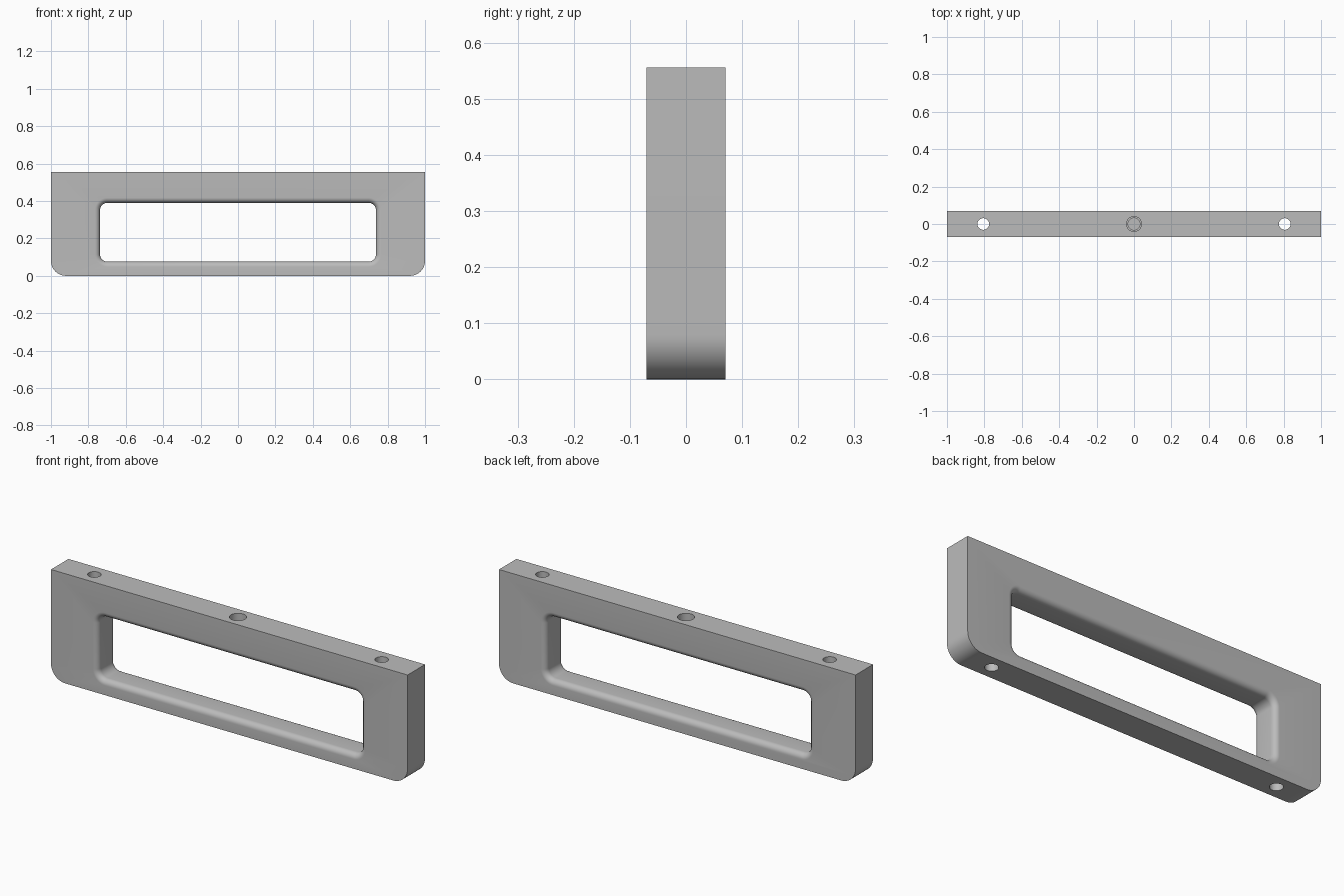
import bpy, bmesh
from math import pi, sin, cos

cube = bpy.data.objects.get("Cube")
if cube:
    bpy.data.objects.remove(cube)

HALF_Y, HEIGHT = 0.07, 0.556

grey = bpy.data.materials.new("satin grey")
grey.use_nodes = True
colour = (0.5, 0.5, 0.5, 1)
grey.diffuse_color = colour
grey.node_tree.nodes["Principled BSDF"].inputs["Base Color"].default_value = colour


def rounded_rect(x, z0, z1, r_low, r_high, steps=12):
    """Outline in x and z; a zero radius gives a square corner."""
    corners = [(x - r_high, z1 - r_high, 0, r_high), (-x + r_high, z1 - r_high, 1, r_high),
               (-x + r_low, z0 + r_low, 2, r_low), (x - r_low, z0 + r_low, 3, r_low)]
    points = []
    for cx, cz, quarter, r in corners:
        for i in range(steps + 1 if r else 1):
            a = (quarter + i / steps) * pi / 2
            points.append((cx + r * cos(a), cz + r * sin(a)))
    return points


def loft(name, sections):
    """Skin a closed solid through outlines placed at given y positions."""
    bm = bmesh.new()
    rings = [[bm.verts.new((x, y, z)) for x, z in pts] for y, pts in sections]
    for a, b in zip(rings, rings[1:]):
        for i in range(len(a)):
            j = (i + 1) % len(a)
            bm.faces.new((a[i], a[j], b[j], b[i]))
    bm.faces.new(rings[0])
    bm.faces.new(rings[-1])
    bmesh.ops.recalc_face_normals(bm, faces=bm.faces)
    mesh = bpy.data.meshes.new(name)
    bm.to_mesh(mesh)
    bm.free()
    obj = bpy.data.objects.new(name, mesh)
    bpy.context.collection.objects.link(obj)
    return obj


def drill(name, x, radius, z0, z1):
    bpy.ops.mesh.primitive_cylinder_add(vertices=40, radius=radius, depth=z1 - z0,
                                        location=(x, 0, (z0 + z1) / 2))
    bpy.context.object.name = name
    return bpy.context.object


# Main plate with rounded lower corners
outline = rounded_rect(1, 0, HEIGHT, 0.08, 0)
body = loft("handle_body", [(-HALF_Y, outline), (HALF_Y, outline)])
body.data.materials.append(grey)

# Window cutter, flared so both rims are rounded over
fillet, steps = 0.028, 8
flare = [(HALF_Y - fillet + fillet * sin(i / steps * pi / 2),
          fillet * (1 - cos(i / steps * pi / 2))) for i in range(steps + 1)]
flare.append((HALF_Y + 0.05, fillet))
profile = [(-y, d) for y, d in reversed(flare)] + flare
window = loft("window_cutter", [
    (y, rounded_rect(0.738 + d, 0.076 - d, 0.39 + d, 0.04 + d, 0.04 + d)) for y, d in profile])

# Through holes at the ends and a stepped blind hole in the middle
cutters = [window]
for side, x in (("left", 0.806), ("right", -0.806)):
    cutters.append(drill(side + "_hole_cutter", x, 0.031, -0.1, HEIGHT + 0.1))
cutters.append(drill("centre_hole_cutter", 0, 0.04, HEIGHT - 0.09, HEIGHT + 0.1))
cutters.append(drill("centre_pilot_cutter", 0, 0.032, HEIGHT - 0.12, HEIGHT + 0.05))

# Cut, then bake the result
bpy.ops.object.select_all(action="DESELECT")
body.select_set(True)
bpy.context.view_layer.objects.active = body
for cutter in cutters:
    mod = body.modifiers.new(cutter.name, "BOOLEAN")
    mod.operation, mod.solver, mod.object = "DIFFERENCE", "EXACT", cutter
    bpy.ops.object.modifier_apply(modifier=mod.name)
for cutter in cutters:
    bpy.data.objects.remove(cutter)

bpy.ops.object.shade_smooth_by_angle(angle=pi / 6)
